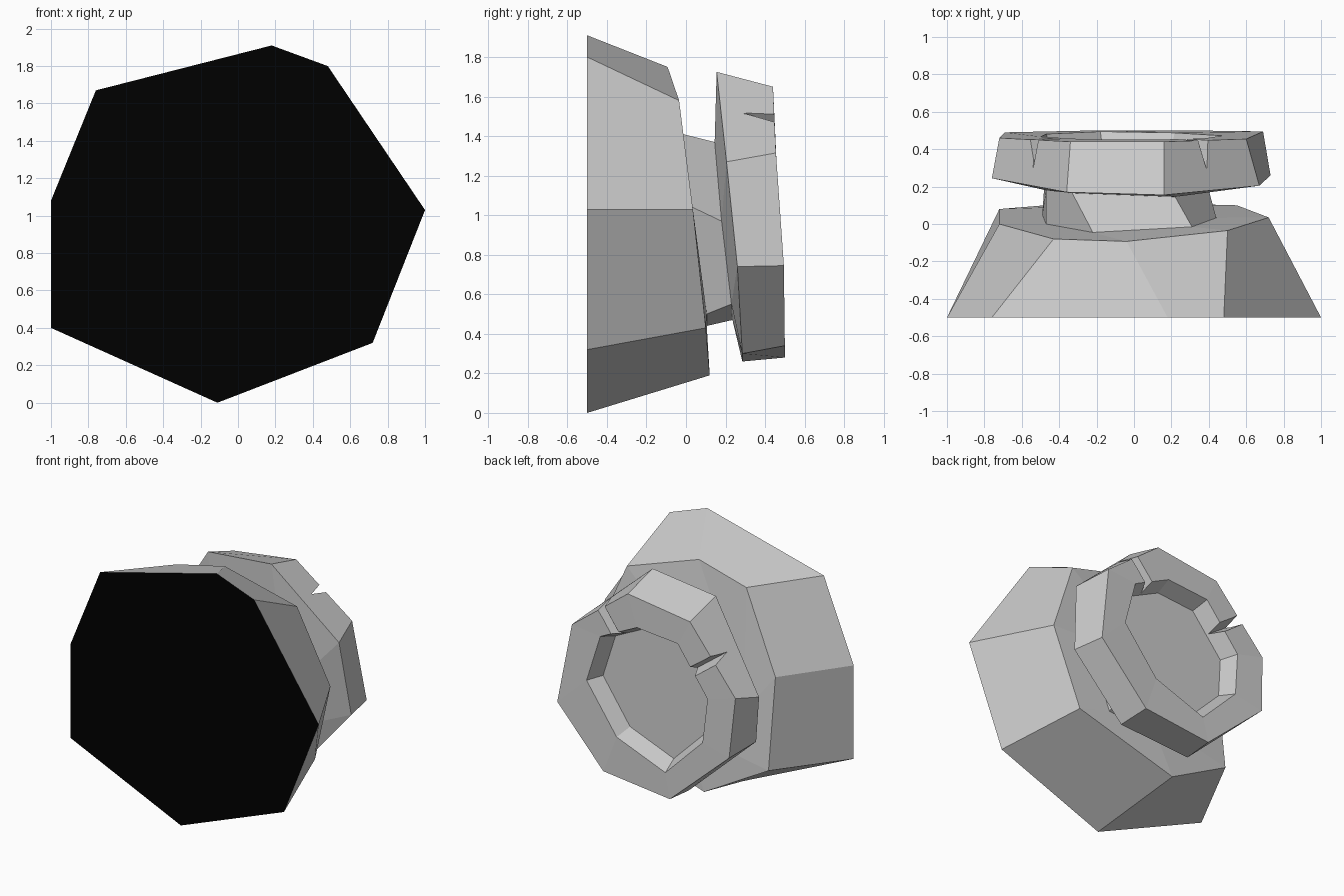
import bpy, bmesh
from mathutils import Vector

if "Cube" in bpy.data.objects:
    bpy.data.objects.remove(bpy.data.objects["Cube"])


def loft(name, rings):
    """Skin successive rings of equal point count and cap both ends."""
    bm = bmesh.new()
    loops = [[bm.verts.new(p) for p in r] for r in rings]
    n = len(loops[0])
    front = bm.faces.new(loops[0])
    for a, b in zip(loops, loops[1:]):
        for i in range(n):
            j = (i + 1) % n
            bm.faces.new((a[i], a[j], b[j], b[i]))
    bm.faces.new(loops[-1])
    front.material_index = 1
    bmesh.ops.recalc_face_normals(bm, faces=bm.faces)
    me = bpy.data.meshes.new(name)
    bm.to_mesh(me)
    bm.free()
    ob = bpy.data.objects.new(name, me)
    bpy.context.collection.objects.link(ob)
    return ob


# Wide flat front of the base
base_front = [(x, -0.5, z) for x, z in (
    (0.48, 1.80), (1.0, 1.03), (0.72, 0.32), (-0.11, 0.0),
    (-1.0, 0.40), (-1.0, 1.08), (-0.76, 1.67), (0.18, 1.91))]
# Tilted rear rim of the base
base_rim = [(0.50, -0.035, 1.58), (0.72, 0.035, 1.03), (0.55, 0.10, 0.43),
            (-0.23, 0.12, 0.19), (-0.72, 0.08, 0.46), (-0.72, 0.0, 1.11),
            (-0.43, -0.08, 1.655), (-0.04, -0.093, 1.75)]
# Narrow neck
neck_front = [(0.31, -0.015, 1.41), (0.44, 0.033, 1.04), (0.30, 0.105, 0.50),
              (-0.12, 0.105, 0.44), (-0.42, 0.09, 0.52), (-0.49, 0.05, 0.80),
              (-0.47, 0.0, 1.12), (-0.22, -0.045, 1.41)]
neck_back = [(0.22, 0.145, 1.37), (0.40, 0.18, 0.97), (0.30, 0.23, 0.55),
             (-0.12, 0.235, 0.47), (-0.42, 0.225, 0.56), (-0.48, 0.20, 0.80),
             (-0.47, 0.18, 1.10), (-0.33, 0.165, 1.34)]
# Rear disc
disc_front = [(0.16, 0.155, 1.725), (0.67, 0.205, 1.27), (0.73, 0.26, 0.74),
              (0.35, 0.285, 0.30), (-0.22, 0.285, 0.26), (-0.75, 0.265, 0.75),
              (-0.76, 0.245, 1.07), (-0.36, 0.17, 1.67)]
disc_back = [(0.16, 0.44, 1.65), (0.60, 0.455, 1.315), (0.69, 0.495, 0.745),
             (0.316, 0.50, 0.34), (-0.22, 0.50, 0.28), (-0.69, 0.49, 0.70),
             (-0.72, 0.46, 1.13), (-0.34, 0.44, 1.58)]
# Recess in the disc: rim in the plane of the disc, then a smaller floor
recess_rim = [(x, 0.515 - 0.045 * z, z) for x, z in (
    (0.08, 1.43), (0.37, 1.29), (0.47, 0.95), (0.217, 0.61),
    (-0.18, 0.46), (-0.47, 0.75), (-0.50, 1.07), (-0.25, 1.40))]
mid = Vector((-0.02, 0, 0.98))
recess_floor = [(mid.x + (x - mid.x) * 0.9, y - 0.12, mid.z + (z - mid.z) * 0.9)
                for x, y, z in recess_rim]

body = loft("stepped_knob", [base_front, base_rim, neck_front, neck_back,
                             disc_front, disc_back, recess_rim, recess_floor])
for label, shade in (("grey", 0.8), ("black", 0.0)):
    m = bpy.data.materials.new(label)
    m.diffuse_color = (shade, shade, shade, 1)
    m.use_nodes = True
    m.node_tree.nodes["Principled BSDF"].inputs["Base Color"].default_value = m.diffuse_color
    body.data.materials.append(m)

# Two V-shaped notches across the disc rim
bpy.context.view_layer.objects.active = body
for x, z in ((0.37, 1.49), (-0.54, 1.36)):
    p = Vector((x, 0, z))
    d = (p - mid).normalized()
    side = Vector((-d.z, 0, d.x))
    ends = []
    for offset, apex in ((0.08, 0.28), (-0.27, 0.36)):
        c = p + d * offset
        ends.append([c + Vector((0, apex, 0)),
                     c + side * 0.05 + Vector((0, 0.52, 0)),
                     c - side * 0.05 + Vector((0, 0.52, 0))])
    cutter = loft("notch_cutter", ends)
    for f in cutter.data.polygons:
        f.material_index = 0
    cutter.hide_render = True
    mod = body.modifiers.new("notch", 'BOOLEAN')
    mod.operation = 'DIFFERENCE'
    mod.solver = 'EXACT'
    mod.object = cutter
    bpy.ops.object.modifier_apply(modifier=mod.name)
    bpy.data.objects.remove(cutter)
